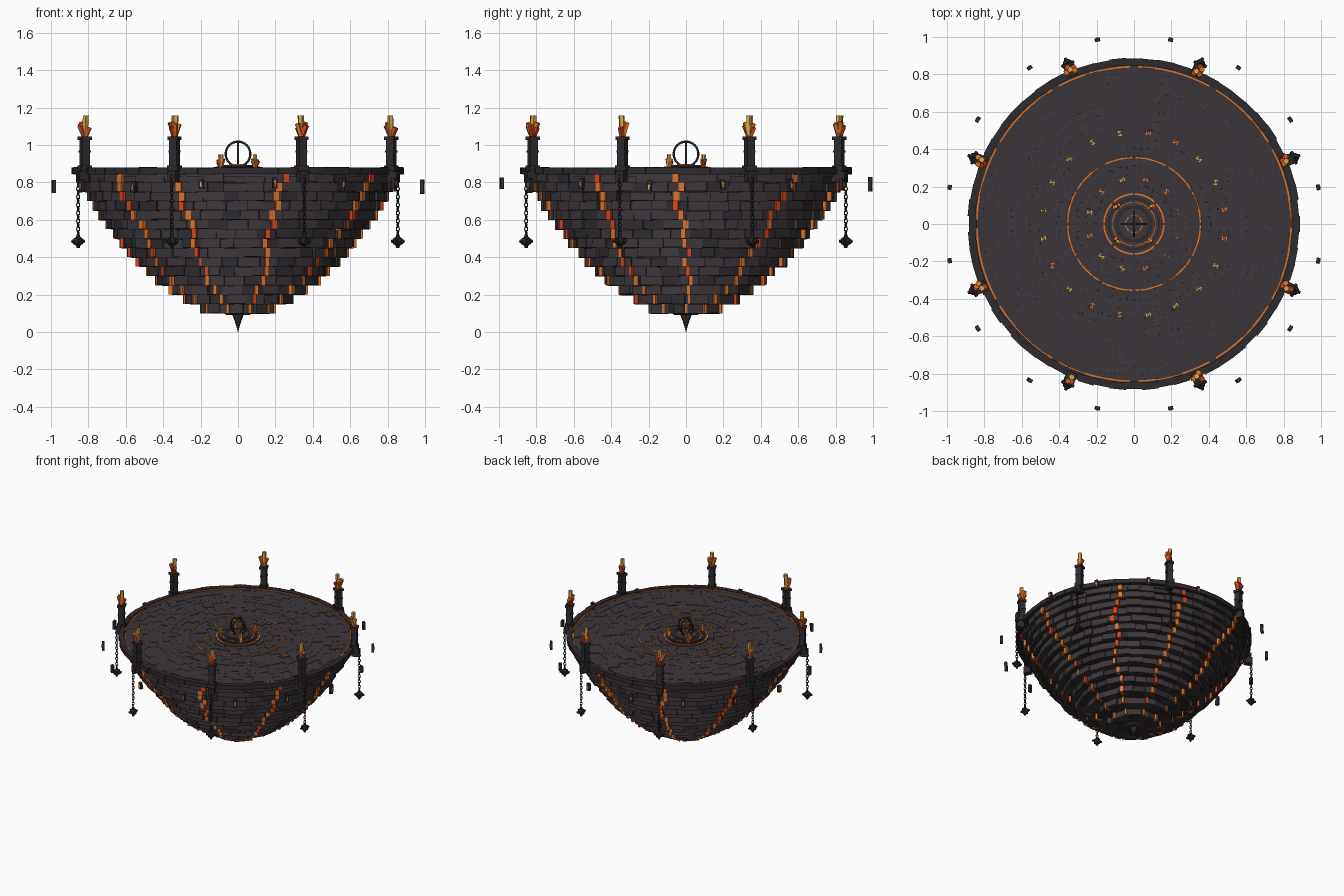
import bpy, bmesh, math, random
from mathutils import Matrix, Vector

random.seed(7)
cube = bpy.data.objects.get("Cube")
if cube:
    bpy.data.objects.remove(cube, do_unlink=True)

COLOURS = {
    "stone": (0.046, 0.037, 0.043),
    "dark_stone": (0.028, 0.024, 0.028),
    "iron": (0.022, 0.022, 0.025),
    "ember_orange": (0.72, 0.17, 0.02),
    "ember_red": (0.68, 0.06, 0.012),
    "flame_yellow": (0.72, 0.40, 0.06),
}
STONE, DARK, IRON, ORANGE, RED, YELLOW = range(6)
materials = []
for label, rgb in COLOURS.items():
    m = bpy.data.materials.new(label)
    m.use_nodes = True
    m.diffuse_color = (*rgb, 1)
    m.node_tree.nodes["Principled BSDF"].inputs["Base Color"].default_value = (*rgb, 1)
    materials.append(m)

TAU = math.tau
vary = random.uniform


def polar(angle, radius, z):
    """Frame with local x pointing outward and y along the rim."""
    return Matrix.Rotation(angle, 4, "Z") @ Matrix.Translation((radius, 0, z))


def shift(x, y, z):
    return Matrix.Translation((x, y, z))


def paint(result, mat):
    for f in {f for v in result["verts"] for f in v.link_faces}:
        f.material_index = mat


def box(bm, frame, size, mat):
    paint(bmesh.ops.create_cube(bm, size=1, matrix=frame @ Matrix.Diagonal((*size, 1))), mat)


def cone(bm, frame, r_low, r_high, height, mat, sides=6):
    """Tapered prism standing on the frame origin."""
    paint(bmesh.ops.create_cone(bm, cap_ends=True, segments=sides, radius1=r_low, radius2=r_high,
                                depth=height, matrix=frame @ shift(0, 0, height / 2)), mat)


def hoop(bm, frame, major, minor, mat, seg=10, sides=5, stretch=1.0):
    """Torus around local z, optionally stretched along local x."""
    rows = []
    for i in range(seg):
        a = TAU * i / seg
        row = []
        for j in range(sides):
            b = TAU * j / sides
            r = major + minor * math.cos(b)
            row.append(bm.verts.new(frame @ Vector((stretch * r * math.cos(a), r * math.sin(a), minor * math.sin(b)))))
        rows.append(row)
    for i in range(seg):
        p, q = rows[i], rows[(i + 1) % seg]
        for j in range(sides):
            k = (j + 1) % sides
            bm.faces.new((p[j], q[j], q[k], p[k])).material_index = mat


def arcs(bm, radius, width, z, count, fill, mat):
    """Dashed flat ring of thin raised strips."""
    for i in range(count):
        start = TAU * (i + (1 - fill) / 2) / count
        steps = max(2, int(72 / count))
        span = TAU * fill / count / steps
        for s in range(steps):
            box(bm, polar(start + (s + 0.5) * span, radius, z), (width, radius * span * 1.03, 0.006), mat)


def finish(name, bm, smooth=False):
    mesh = bpy.data.meshes.new(name)
    used = sorted({f.material_index for f in bm.faces})
    for f in bm.faces:
        f.material_index = used.index(f.material_index)
    bm.normal_update()
    bm.to_mesh(mesh)
    bm.free()
    for i in used:
        mesh.materials.append(materials[i])
    ob = bpy.data.objects.new(name, mesh)
    bpy.context.collection.objects.link(ob)
    if smooth:
        mesh.shade_smooth()
    return ob


# Bowl-shaped brick wall with glowing cracks over a stepped core
RADII = [.19, .28, .36, .43, .48, .535, .58, .62, .655, .695, .735, .765, .795, .825, .85]
ROW = 0.05
core, bricks, cracks = bmesh.new(), bmesh.new(), bmesh.new()
drift = [vary(-.05, .05) for _ in range(10)]
for i, r in enumerate(RADII):
    z = 0.1 + ROW * (i + 0.5)
    cone(core, shift(0, 0, z - ROW / 2), r - .02, r - .02, ROW, DARK, 64)
    count = max(12, round(TAU * r / 0.105))
    offset = vary(0, 1)
    edges = [TAU * (k + offset + vary(-.2, .2)) / count for k in range(count)]
    edges.append(edges[0] + TAU)
    for a, b in zip(edges, edges[1:]):
        wide = 2 * r * math.tan((b - a) / 2)
        out = r + vary(-.012, .01)
        tilt = Matrix.Rotation(vary(-.03, .03), 4, "X")
        box(bricks, polar((a + b) / 2, out - .04, z + vary(-.003, .003)) @ tilt,
            (.08, wide * .99, ROW * vary(.94, 1.06)), DARK if random.random() < .2 else STONE)
    for k in range(10):
        drift[k] = max(-.12, min(.12, drift[k] + vary(-.045, .045)))
        a = -math.pi / 2 + TAU * (k + .5) / 10 + drift[k]
        box(cracks, polar(a, r - .012, z), (.05, .018 + .016 * i / 14, ROW),
            random.choice((ORANGE, ORANGE, RED)))
finish("wall_core", core)
finish("wall_bricks", bricks)
finish("glowing_cracks", cracks)

# Hanging spike below the bowl
bm = bmesh.new()
cone(bm, shift(0, 0, .09), .06, .09, .02, DARK, 12)
cone(bm, shift(0, 0, .06), .018, .032, .035, STONE, 8)
cone(bm, shift(0, 0, .02), .006, .018, .04, DARK, 8)
cone(bm, shift(0, 0, 0), .001, .006, .02, ORANGE, 8)
finish("bottom_spike", bm)

# Paved floor
bm = bmesh.new()
cone(bm, shift(0, 0, .83), .85, .85, .03, STONE, 64)
for i in range(14):
    r = .185 + .05 * i
    count = round(TAU * r / .075)
    for k in range(count):
        box(bm, polar(TAU * (k + i % 2 / 2) / count, r, .855 + vary(0, .005)),
            (.05, TAU * r / count * 1.02, .02), STONE)
finish("floor_tiles", bm)

# Raised rim blocks
bm = bmesh.new()
for k in range(64):
    box(bm, polar(TAU * k / 64, .866 + vary(-.004, .004), .862 + vary(-.002, .002)),
        (.04, .088, .036), DARK)
finish("rim_blocks", bm)

# Glowing rings and rune marks on the floor
bm = bmesh.new()
arcs(bm, .84, .009, .871, 12, .9, ORANGE)
arcs(bm, .355, .008, .871, 12, .9, ORANGE)
for count, radius in ((20, .49), (12, .245)):
    for k in range(count):
        frame = polar(TAU * (k + .5) / count, radius, .871) @ Matrix.Rotation(random.choice((0, .8, 1.57)), 4, "Z")
        mat = random.choice((ORANGE, YELLOW))
        for side in (-1, 1):
            box(bm, frame @ shift(side * .011, 0, 0), (.005, .02, .006), mat)
        box(bm, frame @ Matrix.Rotation(.7, 4, "Z"), (.026, .005, .006), mat)
finish("floor_runes", bm)

# Stepped centre altar
bm = bmesh.new()
for r, top, mat in ((.172, .872, STONE), (.14, .878, DARK), (.13, .882, STONE), (.1, .888, DARK), (.08, .893, STONE)):
    cone(bm, shift(0, 0, .85), r, r, top - .85, mat, 32)
arcs(bm, .16, .009, .873, 8, .9, ORANGE)
arcs(bm, .115, .004, .882, 8, .8, ORANGE)
arcs(bm, .045, .005, .894, 6, .8, ORANGE)
finish("centre_altar", bm)

# Two crossed iron hoops over the altar
bm = bmesh.new()
for axis in "XY":
    hoop(bm, shift(0, 0, .952) @ Matrix.Rotation(math.pi / 2, 4, axis), .066, .006, IRON, 32, 8)
finish("crossed_hoops", bm, True)


def flame(bm, frame, size):
    """Cluster of leaning crystal tongues."""
    for mat, lean, height in ((YELLOW, .06, 1.0), (ORANGE, .3, .72), (RED, .38, .6), (ORANGE, .3, .66), (RED, .42, .5)):
        turn = Matrix.Rotation(vary(0, TAU), 4, "Z") @ Matrix.Rotation(lean, 4, "Y")
        cone(bm, frame @ turn, size * .13, size * .14, size * height, mat, 5)


bm = bmesh.new()
for k in range(4):
    flame(bm, polar(TAU * (k + .5) / 4, .13, .875), .075)
finish("altar_flames", bm)

# Torch pillars, flames, chains and weights around the rim
pillars, flames, chains, weights = (bmesh.new() for _ in range(4))
for k in range(8):
    a = TAU * (k + .5) / 8
    for z, height, wide in ((.94, .2, .044), (.875, .03, .06), (.965, .01, .05), (1.035, .018, .058)):
        box(pillars, polar(a, .887, z), (wide, wide, height), DARK)
    box(pillars, polar(a, .9, .83), (.055, .045, .055), DARK)
    flame(flames, polar(a, .887, 1.04), .118)
    for i in range(15):
        frame = polar(a, .925, .83 - .0215 * i) @ Matrix.Rotation(math.pi / 2 * (i % 2), 4, "Z")
        hoop(chains, frame @ Matrix.Rotation(math.pi / 2, 4, "Y"), .009, .0032, IRON, 8, 4, 1.45)
    hub = polar(a, .925, .485)
    paint(bmesh.ops.create_icosphere(weights, subdivisions=1, radius=.031, matrix=hub), IRON)
    for axis, turn in (("X", 0), ("X", 1), ("X", 2), ("X", 3), ("Y", 1), ("Y", 3)):
        cone(weights, hub @ Matrix.Rotation(turn * math.pi / 2, 4, axis) @ shift(0, 0, .022), .012, .008, .015, IRON, 5)
finish("torch_pillars", pillars)
finish("torch_flames", flames)
finish("hanging_chains", chains)
finish("chain_weights", weights)

# Floating stones with a small glowing mark on the outer face
bm = bmesh.new()
for k in range(16):
    frame = polar(TAU * (k + .5) / 16, 1.004, .785 + vary(-.015, .015)) @ Matrix.Rotation(vary(-.12, .12), 4, "X")
    box(bm, frame, (.02, .026, vary(.05, .075)), DARK)
    box(bm, frame @ shift(.0105, 0, 0), (.004, .009, .026), YELLOW if k % 2 else ORANGE)
finish("floating_stones", bm)
